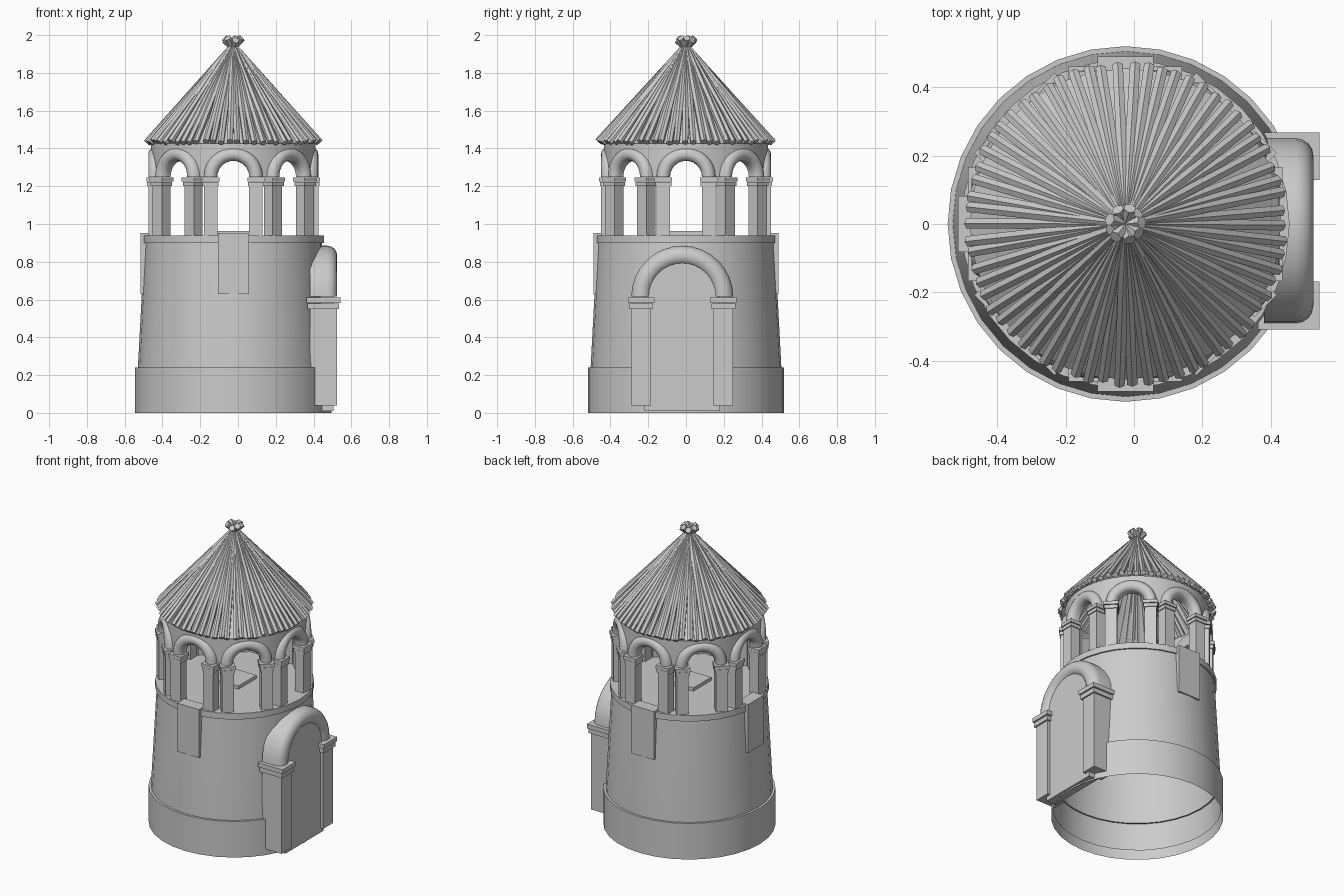
import bpy, bmesh, math, random
from mathutils import Matrix, Vector

random.seed(4)
if "Cube" in bpy.data.objects:
    bpy.data.objects.remove(bpy.data.objects["Cube"])

CX = -0.025            # tower axis
SIDES = 32
stone = bpy.data.materials.new("grey stone")
stone.use_nodes = True
stone.diffuse_color = (0.6, 0.6, 0.6, 1)
stone.node_tree.nodes["Principled BSDF"].inputs["Base Color"].default_value = (0.6, 0.6, 0.6, 1)


def finish(name, bm, matrix=None, smooth=True):
    if matrix:
        bm.transform(matrix)
    bmesh.ops.recalc_face_normals(bm, faces=bm.faces)
    mesh = bpy.data.meshes.new(name)
    bm.to_mesh(mesh)
    bm.free()
    mesh.materials.append(stone)
    obj = bpy.data.objects.new(name, mesh)
    bpy.context.collection.objects.link(obj)
    if smooth:
        bpy.ops.object.select_all(action='DESELECT')
        obj.select_set(True)
        bpy.context.view_layer.objects.active = obj
        bpy.ops.object.shade_smooth_by_angle(angle=math.radians(35))
    return obj


def skin(bm, rings, closed=True):
    """Join rows of points with quads."""
    rows = [[bm.verts.new(p) for p in ring] for ring in rings]
    for a, b in zip(rows, rows[1:]):
        n = len(a)
        for i in range(n if closed else n - 1):
            j = (i + 1) % n
            bm.faces.new((a[i], a[j], b[j], b[i]))


def lathe(name, profile):
    bm = bmesh.new()
    turns = [math.tau * i / SIDES for i in range(SIDES)]
    skin(bm, [[(CX + r * math.cos(t), r * math.sin(t), z) for t in turns] for r, z in profile])
    return finish(name, bm)


def box(bm, x0, x1, y0, y1, z0, z1):
    m = Matrix.Translation(((x0 + x1) / 2, (y0 + y1) / 2, (z0 + z1) / 2))
    m = m @ Matrix.Diagonal((x1 - x0, y1 - y0, z1 - z0, 1))
    bmesh.ops.create_cube(bm, size=1, matrix=m)


def stick(bm, start, end, radius):
    axis = Vector(end) - Vector(start)
    m = Matrix.Translation((Vector(start) + Vector(end)) / 2)
    m = m @ axis.to_track_quat('Z', 'Y').to_matrix().to_4x4()
    bmesh.ops.create_cone(bm, cap_ends=True, segments=6, radius1=radius,
                          radius2=radius, depth=axis.length, matrix=m)


def arch(name, matrix, back, front, radius, half, foot, spring, cap, lip):
    """Two posts with double caps and a rounded arch, facing local +x."""
    bm = bmesh.new()
    for side in (-1, 1):
        y = side * radius
        box(bm, back, front, y - half, y + half, foot, spring - cap)
        mid = spring - cap * 0.5
        for z0, z1, grow in ((spring - cap, mid, 0.6), (mid, spring, 1)):
            g = lip * grow
            box(bm, back - g, front + g, y - half - g, y + half + g, z0, z1 - cap * 0.06)
    # arch section: flat at the back, rounded at the front
    section = [(back, -half)]
    for k in range(9):
        t = math.pi * (k / 8 - 0.5)
        section.append((front - half * (1 - math.cos(t)), half * math.sin(t)))
    section.append((back, half))
    rings = []
    for k in range(17):
        t = math.pi * k / 16
        rings.append([(x, (radius + d) * math.cos(t), spring + (radius + d) * math.sin(t))
                      for x, d in section])
    skin(bm, rings)
    return finish(name, bm, matrix)


# Tower shell
lathe("base_ring", [(0.52, 0), (0.52, 0.24), (0.495, 0.24)])
lathe("tower_body", [(0.51, 0.06), (0.505, 0.24), (0.47, 0.9)])
lathe("tower_floor", [(0.465, 0.9), (0.48, 0.9), (0.48, 0.94), (0.001, 0.94)])

bm = bmesh.new()
box(bm, CX - 0.095, CX + 0.095, -0.095, 0.095, 0.94, 0.962)
finish("floor_hatch", bm, smooth=False)

# Plates hanging over the ledge on the three sides without the doorway
for label, angle in (("front", -90), ("back", 90), ("right", 180)):
    bm = bmesh.new()
    box(bm, 0.41, 0.49, -0.082, 0.082, 0.63, 0.952)
    turn = Matrix.Translation((CX, 0, 0)) @ Matrix.Rotation(math.radians(angle), 4, 'Z')
    finish(label + "_ledge_plate", bm, turn, smooth=False)

# Doorway
arch("doorway_arch", Matrix.Translation((0, -0.02, 0)),
     0.38, 0.525, 0.218, 0.052, 0.04, 0.615, 0.065, 0.018)
bm = bmesh.new()
outline = [(-0.2, 0.01), (0.2, 0.01)]
outline += [(0.2 * math.cos(math.pi * k / 16), 0.6 + 0.2 * math.sin(math.pi * k / 16)) for k in range(17)]
face = bm.faces.new([bm.verts.new((0.505, y - 0.02, z)) for y, z in outline])
slab = bmesh.ops.extrude_face_region(bm, geom=[face])
bmesh.ops.translate(bm, vec=(-0.07, 0, 0), verts=[v for v in slab["geom"] if isinstance(v, bmesh.types.BMVert)])
finish("door", bm, smooth=False)

# Open arcade of eight arches
ARCHES, R, SPRING = 8, 0.435, 1.25
for i in range(ARCHES):
    turn = Matrix.Translation((CX, 0, 0)) @ Matrix.Rotation(math.tau * i / ARCHES, 4, 'Z')
    arch(f"arcade_arch_{i + 1}", turn, 0.385, 0.45, 0.12, 0.036, 0.94, SPRING, 0.05, 0.01)

# Drum wall above the arches, its lower edge following each opening
bm = bmesh.new()
low, high = [], []
steps = ARCHES * 24
for i in range(steps):
    t = math.tau * i / steps
    off = (t + math.pi / ARCHES) % (math.tau / ARCHES) - math.pi / ARCHES
    y = R * math.sin(off)
    z = SPRING + math.sqrt(max(0, 0.12 ** 2 - y * y))
    low.append((t, z))
    high.append((t, 1.43))


def wall_ring(points, r):
    return [(CX + r * math.cos(t), r * math.sin(t), z) for t, z in points]


skin(bm, [wall_ring(low, 0.4), wall_ring(low, R), wall_ring(high, R), wall_ring(high, 0.4), wall_ring(low, 0.4)])
finish("arcade_wall", bm)

# Thatched roof: inner cone, radial sticks and a tied bunch at the tip
lathe("roof_cone", [(0.455, 1.425), (0.001, 1.92)])
bm = bmesh.new()
STICKS = 66
for i in range(STICKS):
    t = math.tau * (i + random.uniform(-0.15, 0.15)) / STICKS
    r = random.uniform(0.455, 0.468)
    lift = random.uniform(-0.004, 0.006)
    stick(bm, (CX + r * math.cos(t), r * math.sin(t), 1.432 + lift),
          (CX + 0.015 * math.cos(t), 0.015 * math.sin(t), 1.925 + lift), 0.0175)
finish("roof_sticks", bm)

bm = bmesh.new()
for i in range(9):
    t = math.tau * (i + random.uniform(-0.2, 0.2)) / 9
    c, s = math.cos(t), math.sin(t)
    stick(bm, (CX - 0.03 * c, -0.03 * s, 1.91),
          (CX + 0.048 * c, 0.048 * s, 1.985 - 0.012 * (i % 2)), 0.019)
finish("roof_tip_bunch", bm)
